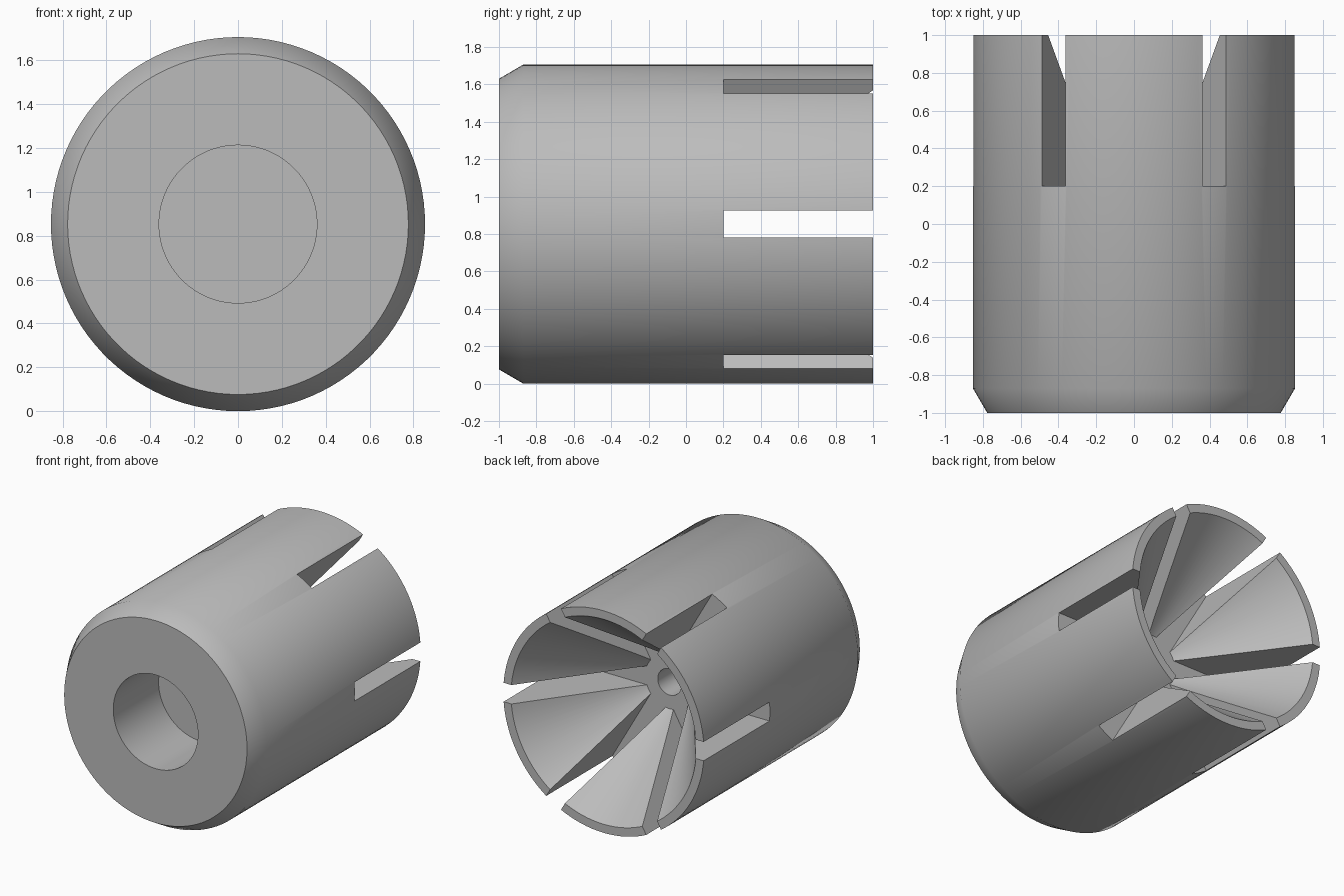
import bpy, bmesh, math
from mathutils import Matrix, Vector

cube = bpy.data.objects.get("Cube")
if cube:
    bpy.data.objects.remove(cube)

R = 0.853            # outer radius, also the height of the axis
SLOT_WIDTH = 0.145
SLOT_FLOOR = 0.2
SEGMENTS = 108
AXIS = Vector((0, 1, 0))

grey = bpy.data.materials.new("plain_grey")
grey.use_nodes = True
colour = (0.5, 0.5, 0.5, 1)
grey.diffuse_color = colour
grey.node_tree.nodes["Principled BSDF"].inputs["Base Color"].default_value = colour


def add_object(name, bm):
    mesh = bpy.data.meshes.new(name)
    bm.to_mesh(mesh)
    bm.free()
    obj = bpy.data.objects.new(name, mesh)
    bpy.context.collection.objects.link(obj)
    mesh.materials.append(grey)
    return obj


def lathe(name, profile):
    """Spin (radius, y) points around the y axis."""
    bm = bmesh.new()
    verts = [bm.verts.new((r, y, 0)) for r, y in profile]
    edges = [bm.edges.new(pair) for pair in zip(verts, verts[1:])]
    bmesh.ops.spin(bm, geom=verts + edges, cent=(0, 0, 0), axis=AXIS,
                   angle=math.tau, steps=SEGMENTS, use_merge=True)
    bmesh.ops.remove_doubles(bm, verts=bm.verts[:], dist=0.0001)
    bmesh.ops.recalc_face_normals(bm, faces=bm.faces[:])
    return add_object(name, bm)


# Body: blind front bore, chamfered front, conical rear mouth and pilot hole
body = lathe("collet_body", [
    (0, -0.45), (0.36, -0.45), (0.36, -1),
    (0.777, -1), (R, -0.87), (R, 1),
    (0.787, 1), (0.205, SLOT_FLOOR),
    (0.1, SLOT_FLOOR), (0.1, 0), (0, 0)])

# Three bars through the axis cut the six rear slots
for i in range(3):
    bm = bmesh.new()
    bmesh.ops.create_cube(bm, size=1)
    bmesh.ops.scale(bm, vec=(3, 1, SLOT_WIDTH), verts=bm.verts[:])
    bmesh.ops.translate(bm, vec=(0, SLOT_FLOOR + 0.5, 0), verts=bm.verts[:])
    bmesh.ops.rotate(bm, cent=(0, 0, 0), verts=bm.verts[:],
                     matrix=Matrix.Rotation(i * math.pi / 3, 3, AXIS))
    cutter = add_object("slot_cutter", bm)
    cutter.hide_render = True
    mod = body.modifiers.new("slot", "BOOLEAN")
    mod.operation = "DIFFERENCE"
    mod.solver = "EXACT"
    mod.object = cutter
    bpy.context.view_layer.objects.active = body
    bpy.ops.object.modifier_apply(modifier=mod.name)
    bpy.data.objects.remove(cutter)

# Stand the body on the ground and keep its hard edges crisp
body.data.transform(Matrix.Translation((0, 0, R)))
bpy.ops.object.select_all(action="DESELECT")
body.select_set(True)
bpy.context.view_layer.objects.active = body
bpy.ops.object.shade_smooth_by_angle(angle=math.radians(32))
